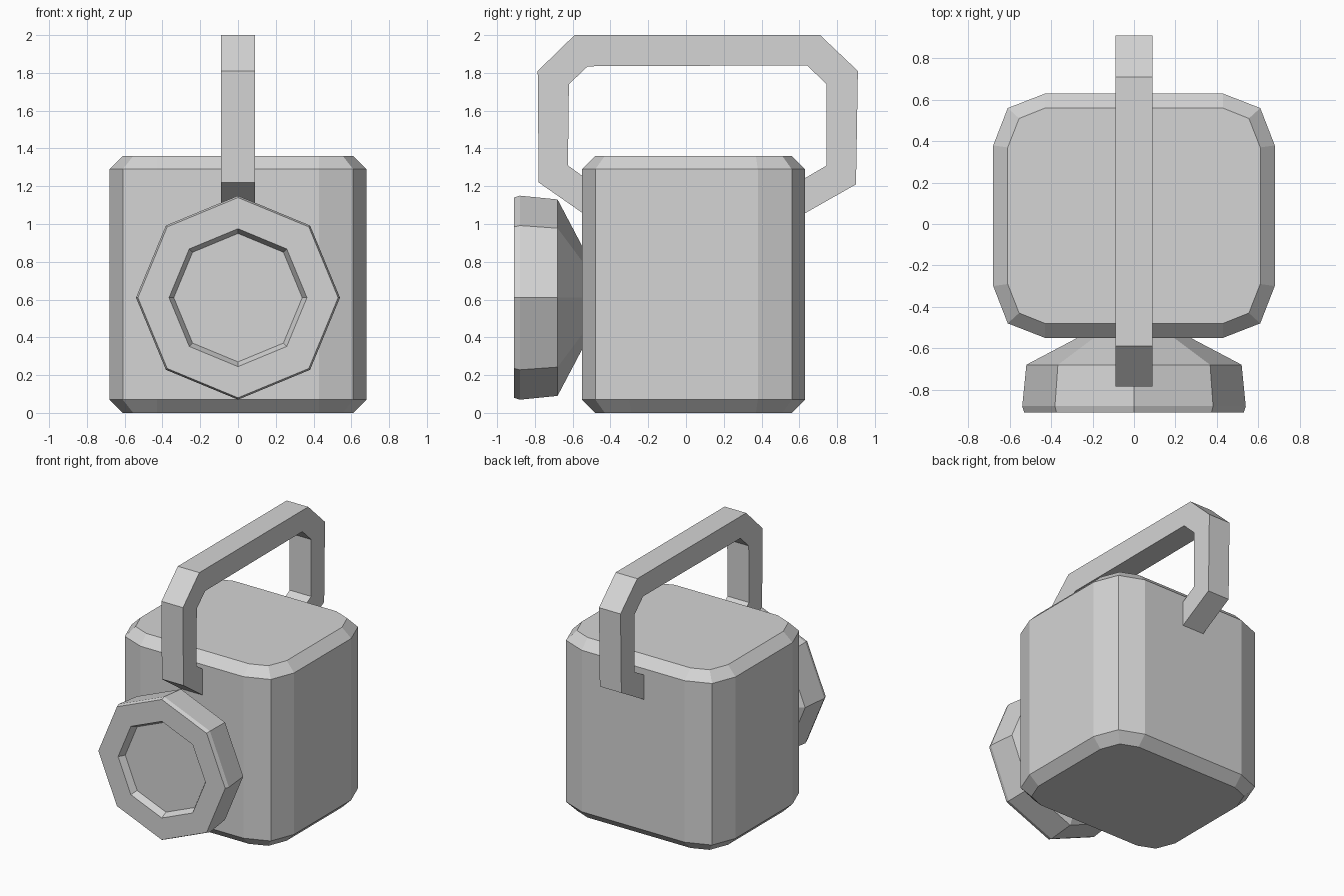
import bpy
import math

cube = bpy.data.objects.get("Cube")
if cube:
    bpy.data.objects.remove(cube, do_unlink=True)

# single light grey finish
grey = bpy.data.materials.new("light_grey")
grey.use_nodes = True
COLOUR = (0.66, 0.66, 0.66, 1)
grey.diffuse_color = COLOUR
grey.node_tree.nodes["Principled BSDF"].inputs["Base Color"].default_value = COLOUR


def loft(name, rings):
    """Join equal-length rings with quads and cap both ends."""
    n = len(rings[0])
    verts = [p for ring in rings for p in ring]
    faces = [(k * n + i, k * n + (i + 1) % n, (k + 1) * n + (i + 1) % n, (k + 1) * n + i)
             for k in range(len(rings) - 1) for i in range(n)]
    faces += [tuple(reversed(range(n))), tuple(range(len(verts) - n, len(verts)))]
    mesh = bpy.data.meshes.new(name)
    mesh.from_pydata(verts, [], faces)
    mesh.materials.append(grey)
    obj = bpy.data.objects.new(name, mesh)
    bpy.context.collection.objects.link(obj)
    return obj


def rounded_ring(corner, z, cy=0.04):
    """Mirror one corner of the outline into all four quadrants."""
    right = list(reversed(corner))
    quads = [(1, 1, right), (-1, 1, corner), (-1, -1, right), (1, -1, corner)]
    return [(sx * x, cy + sy * y, z) for sx, sy, pts in quads for x, y in pts]


def octagon(radius, y, cz=0.61):
    return [(radius * math.cos(i * math.pi / 4), y, cz + radius * math.sin(i * math.pi / 4))
            for i in range(8)]


# body: boxy shell with faceted corners and chamfered top and bottom
wide = [(0.43, 0.59), (0.61, 0.52), (0.68, 0.34)]
narrow = [(0.43, 0.52), (0.555, 0.47), (0.61, 0.33)]
loft("body", [rounded_ring(narrow, 0), rounded_ring(wide, 0.07),
              rounded_ring(wide, 1.29), rounded_ring(narrow, 1.36)])

# spout: flared octagon with a shallow recess in its front
loft("front_spout", [octagon(r, y) for r, y in (
    (0.16, -0.49), (0.52, -0.68), (0.54, -0.88), (0.53, -0.91),
    (0.365, -0.91), (0.34, -0.86))])

# handle: angular loop from front to back, ends sunk into the body
outer = [(-0.45, 0.99), (-0.78, 1.22), (-0.785, 1.81), (-0.59, 2.0),
         (0.71, 2.0), (0.91, 1.81), (0.90, 1.21), (0.53, 1.0)]
inner = [(-0.46, 1.19), (-0.625, 1.31), (-0.62, 1.74), (-0.52, 1.835),
         (0.64, 1.84), (0.745, 1.74), (0.745, 1.31), (0.54, 1.19)]
loft("handle", [[(-0.09, *a), (0.09, *a), (0.09, *b), (-0.09, *b)]
                for a, b in zip(outer, inner)])

# make every surface face outward
import bmesh
for obj in bpy.context.collection.objects:
    if obj.name in ("body", "front_spout", "handle"):
        bm = bmesh.new()
        bm.from_mesh(obj.data)
        bmesh.ops.recalc_face_normals(bm, faces=bm.faces)
        bm.to_mesh(obj.data)
        bm.free()
